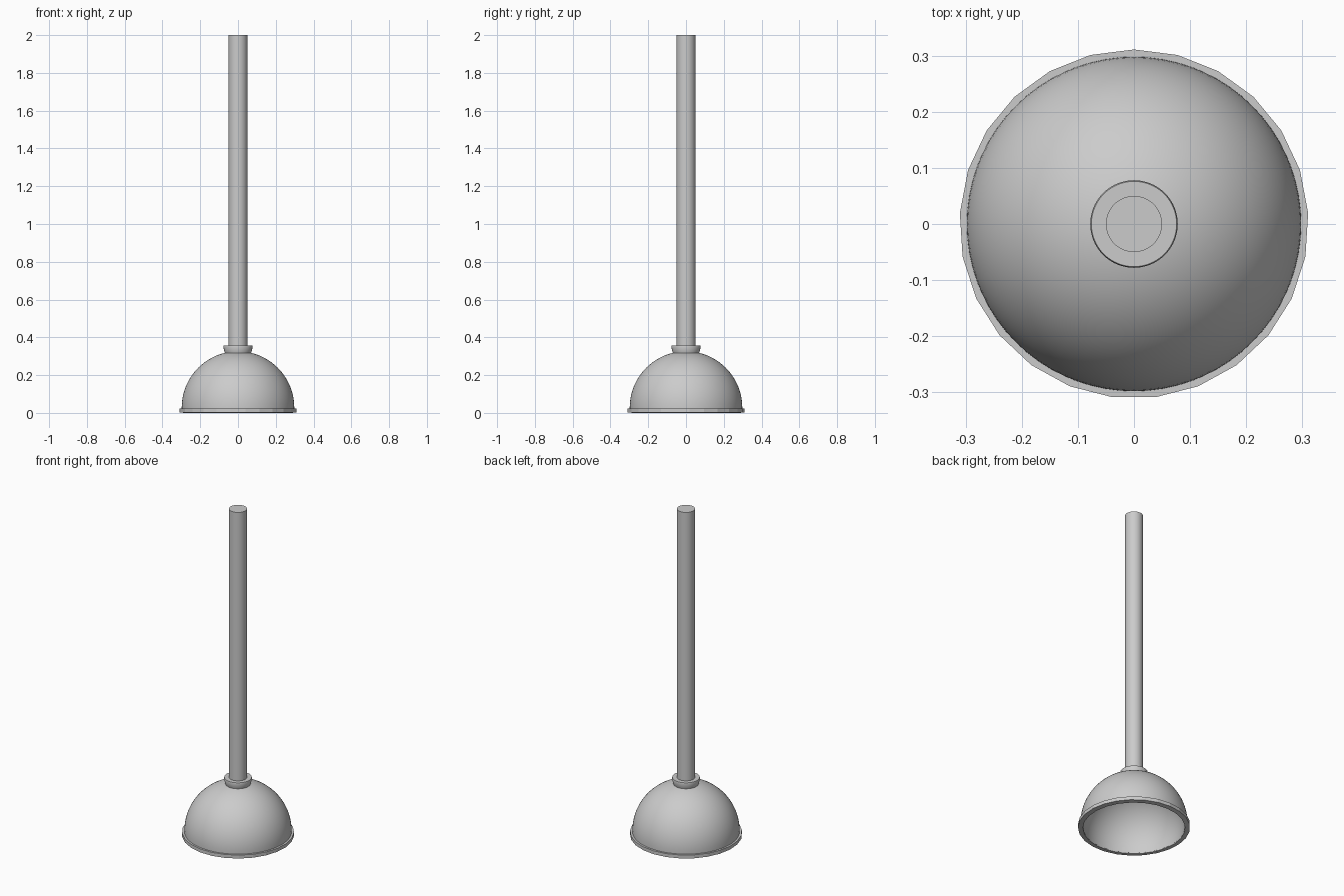
import bpy, bmesh, math

if "Cube" in bpy.data.objects:
    bpy.data.objects.remove(bpy.data.objects["Cube"])


def lathe(name, profile, segs, start=math.pi / 2, closed=False, smooth=True):
    """Revolve (radius, z) points around z; end points on the axis become poles."""
    bm = bmesh.new()
    rings = []
    for r, z in profile:
        if r < 1e-6:
            rings.append([bm.verts.new((0, 0, z))] * segs)
        else:
            rings.append([bm.verts.new((r * math.cos(start + 2 * math.pi * i / segs),
                                        r * math.sin(start + 2 * math.pi * i / segs), z))
                          for i in range(segs)])
    pairs = list(zip(rings, rings[1:]))
    if closed:
        pairs.append((rings[-1], rings[0]))
    for a, b in pairs:
        for i in range(segs):
            j = (i + 1) % segs
            bm.faces.new(list(dict.fromkeys((a[i], a[j], b[j], b[i]))))
    bmesh.ops.recalc_face_normals(bm, faces=bm.faces)
    mesh = bpy.data.meshes.new(name)
    bm.to_mesh(mesh)
    bm.free()
    obj = bpy.data.objects.new(name, mesh)
    bpy.context.collection.objects.link(obj)
    if smooth:
        bpy.ops.object.select_all(action='DESELECT')
        obj.select_set(True)
        bpy.context.view_layer.objects.active = obj
        bpy.ops.object.shade_smooth_by_angle(angle=math.radians(30))
    return obj


def arc(radius, centre_z, steps=24):
    """Quarter circle from the equator up to the pole."""
    return [(radius * math.cos(t), centre_z + radius * math.sin(t))
            for t in (math.pi / 2 * i / steps for i in range(steps))] + [(0, centre_z + radius)]


# Hollow rubber cup: outer skin from the pole down, inner skin back up
OUTER, INNER, CZ = 0.298, 0.282, 0.028
outer = [(OUTER, 0.004)] + arc(OUTER, CZ)
inner = [(INNER, 0.004)] + arc(INNER, CZ)
lathe("rubber_cup", outer[::-1] + inner, 72)

# Faceted 25-sided lip around the mouth
lathe("cup_rim", [(0.284, 0.0), (0.311, 0.003), (0.311, 0.024), (0.298, 0.024), (0.284, 0.02)],
      25, closed=True, smooth=False)

# Flared collar gripping the handle
lathe("collar", [(0, 0.315), (0.069, 0.315), (0.072, 0.325), (0.078, 0.35),
                 (0.076, 0.357), (0.05, 0.357), (0, 0.357)], 64)

# Straight wooden handle
lathe("handle", [(0, 0.32), (0.05, 0.32), (0.05, 2.0), (0, 2.0)], 64)
